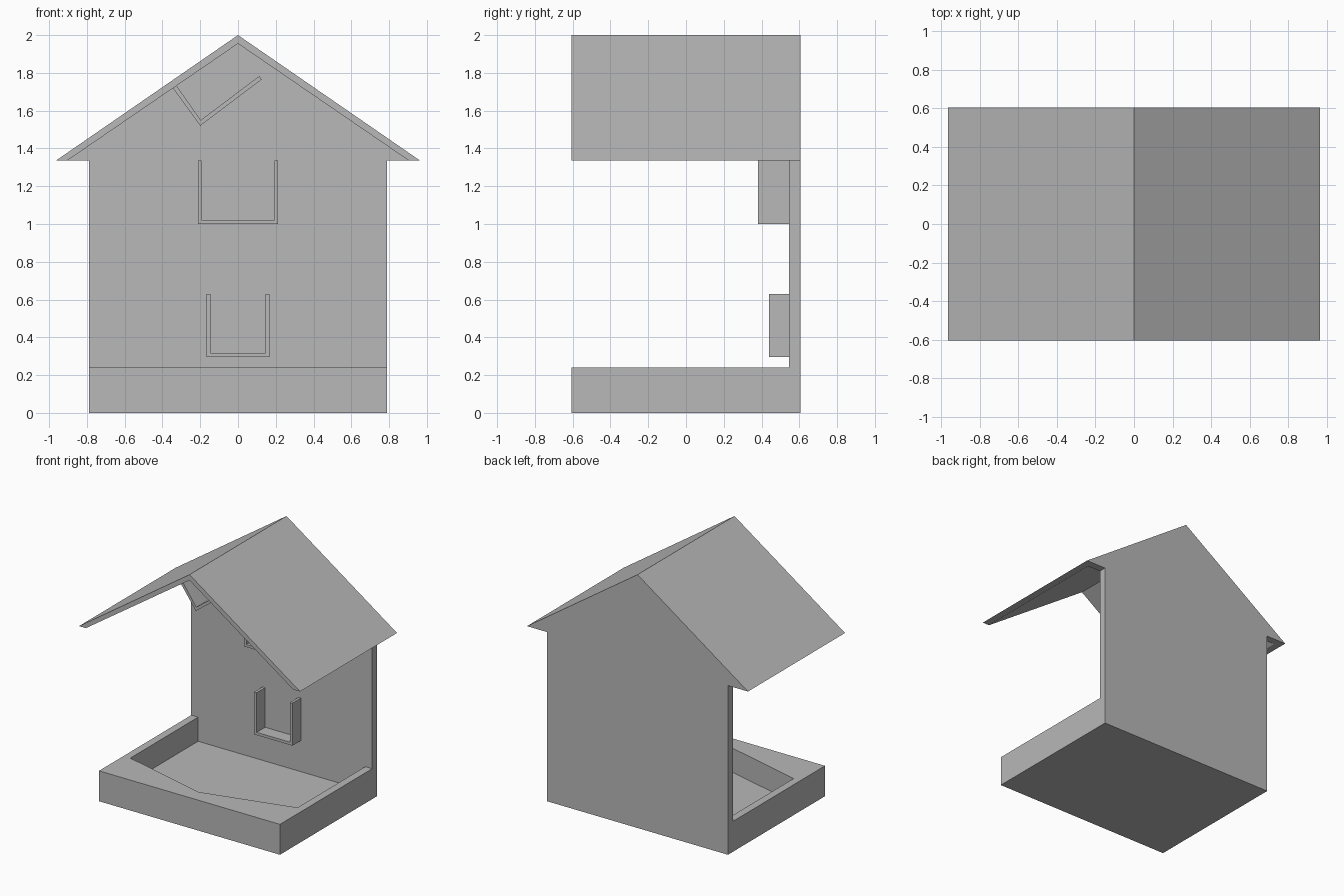
import bpy
import bmesh

cube = bpy.data.objects.get("Cube")
if cube:
    bpy.data.objects.remove(cube, do_unlink=True)

# One plain grey for everything
grey = bpy.data.materials.new("plain_grey")
grey.use_nodes = True
colour = (0.48, 0.48, 0.48, 1)
grey.diffuse_color = colour
grey.node_tree.nodes["Principled BSDF"].inputs["Base Color"].default_value = colour

W = 0.79         # half width of the body
D = 0.605        # half depth
WALL = 0.545     # inner face of the back wall
EAVE = 1.335     # eave height
FLOOR = 0.05     # tray floor height
RIM = 0.24       # tray rim height


def extrude(name, points, start, end, axis):
    """Extrude a flat outline along y (outline in x, z) or z (outline in x, y)."""
    bm = bmesh.new()
    verts = [bm.verts.new((a, start, b) if axis == "y" else (a, b, start))
             for a, b in points]
    face = bm.faces.new(verts)
    moved = bmesh.ops.extrude_face_region(bm, geom=[face])["geom"]
    shift = (0, end - start, 0) if axis == "y" else (0, 0, end - start)
    bmesh.ops.translate(bm, vec=shift,
                        verts=[v for v in moved if isinstance(v, bmesh.types.BMVert)])
    bmesh.ops.recalc_face_normals(bm, faces=bm.faces)
    mesh = bpy.data.meshes.new(name)
    bm.to_mesh(mesh)
    bm.free()
    mesh.materials.append(grey)
    obj = bpy.data.objects.new(name, mesh)
    bpy.context.collection.objects.link(obj)
    return obj


def holder(name, half, low, high, front, t):
    """U-shaped holder projecting from the back wall."""
    outline = [(-half, high), (-half, low), (half, low), (half, high),
               (half - t, high), (half - t, low + t),
               (t - half, low + t), (t - half, high)]
    extrude(name, outline, front, WALL, "y")


# Tray: floor slab and a rim with a bowed front
extrude("tray_floor", [(-W, -D), (W, -D), (W, D), (-W, D)], 0, FLOOR, "z")
inner = W - 0.06
extrude("tray_rim", [(-W, WALL), (-W, -D), (W, -D), (W, WALL), (inner, WALL),
                     (inner, -0.3), (0, -0.49), (-inner, -0.3), (-inner, WALL)],
        FLOOR, RIM, "z")

# Back wall with its gable reaching out to the eaves
extrude("back_wall", [(-W, FLOOR), (W, FLOOR), (W, EAVE), (0.905, EAVE),
                      (0, 1.955), (-0.905, EAVE), (-W, EAVE)], WALL, D, "y")

# Thin pitched roof
extrude("roof", [(-0.965, EAVE), (0, 2), (0.965, EAVE), (0.905, EAVE),
                 (0, 1.955), (-0.905, EAVE)], -D, D, "y")

# Holders on the wall and an angled shelf under the roof
holder("lower_holder", 0.167, 0.295, 0.63, 0.44, 0.022)
holder("upper_holder", 0.213, 1.0, EAVE, 0.38, 0.02)
extrude("angled_shelf", [(-0.345, 1.72), (-0.2, 1.52), (0.125, 1.765),
                         (0.112, 1.783), (-0.197, 1.55), (-0.326, 1.733)],
        -0.24, WALL, "y")
